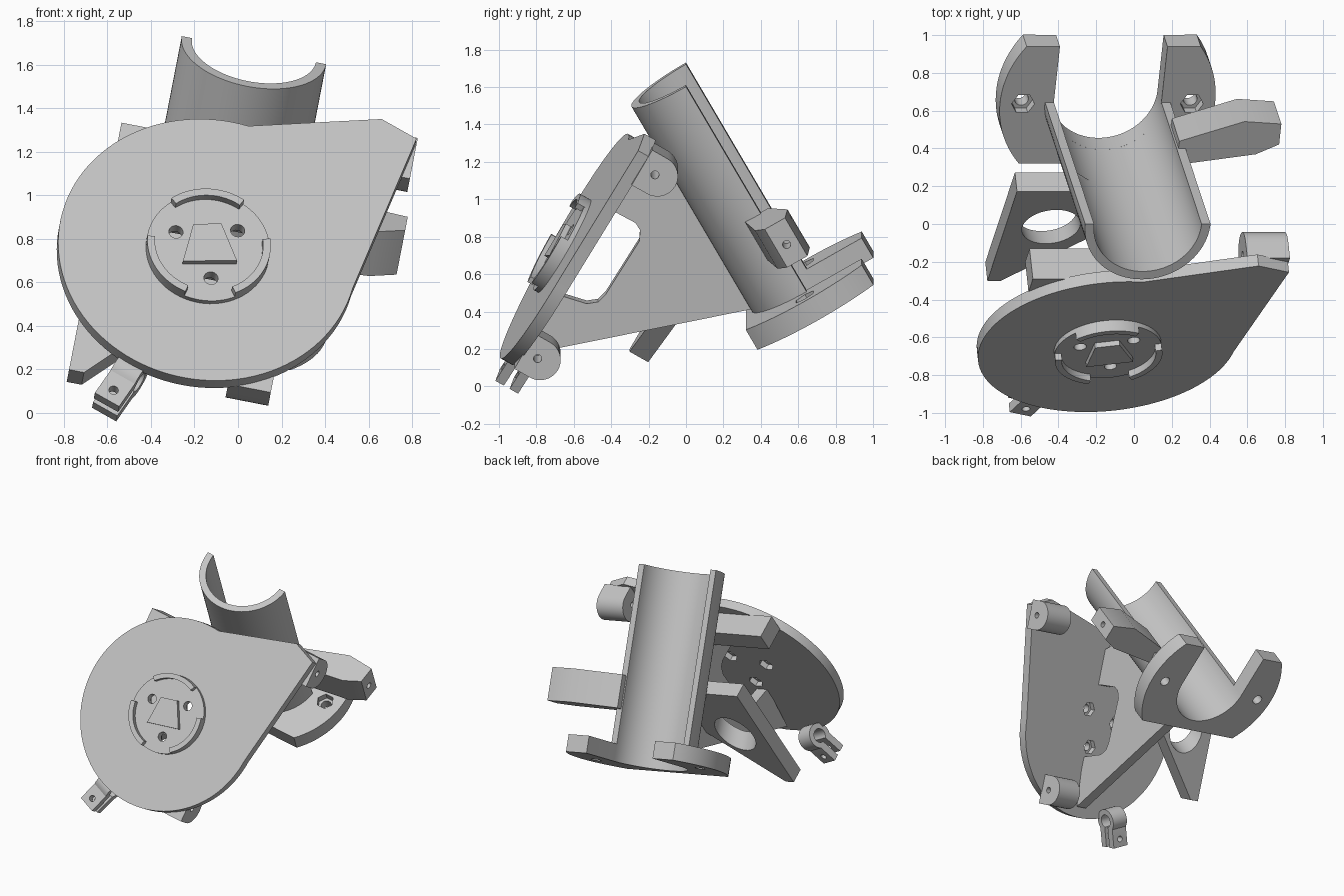
import bpy, bmesh
from math import radians, cos, sin
from mathutils import Matrix

if "Cube" in bpy.data.objects:
    bpy.data.objects.remove(bpy.data.objects["Cube"])

grey = bpy.data.materials.new("light_grey")
grey.diffuse_color = (0.55, 0.55, 0.55, 1)
grey.use_nodes = True
grey.node_tree.nodes["Principled BSDF"].inputs["Base Color"].default_value = grey.diffuse_color

# Working frames: the whole bracket leans 11 degrees sideways
LEAN = Matrix.Rotation(radians(11), 4, 'Y')
TILT = LEAN @ Matrix.Rotation(radians(60), 4, 'X')
PLATE = TILT @ Matrix.Translation((-0.28, 0.289, 0))
TUBE = LEAN @ Matrix.Rotation(radians(30), 4, 'X') @ Matrix.Translation((-0.246, 0.825, 0))
SIDE = Matrix(((0, 0, 1, 0), (1, 0, 0, 0), (0, 1, 0, 0), (0, 0, 0, 1)))
RADIAL = Matrix(((1, 0, 0, 0), (0, 0, -1, 0), (0, 1, 0, 0), (0, 0, 0, 1)))


def arc(r, a0, a1, n=24, cx=0, cy=0):
    return [(cx + r * cos(radians(a0 + (a1 - a0) * i / n)),
             cy + r * sin(radians(a0 + (a1 - a0) * i / n))) for i in range(n + 1)]


def circle(r, n=32, cx=0, cy=0):
    return arc(r, 0, 360, n, cx, cy)[:-1]


def prism(name, pts, z0, z1, frame):
    """Extrude a closed outline between two heights of a frame."""
    bm = bmesh.new()
    low = [bm.verts.new((x, y, z0)) for x, y in pts]
    high = [bm.verts.new((x, y, z1)) for x, y in pts]
    bm.faces.new(low)
    bm.faces.new(high)
    for i in range(len(pts)):
        j = (i + 1) % len(pts)
        bm.faces.new((low[i], low[j], high[j], high[i]))
    bmesh.ops.recalc_face_normals(bm, faces=bm.faces)
    bm.transform(frame)
    me = bpy.data.meshes.new(name)
    bm.to_mesh(me)
    bm.free()
    me.materials.append(grey)
    ob = bpy.data.objects.new(name, me)
    bpy.context.collection.objects.link(ob)
    return ob


def cut(ob, cutters):
    """Subtract cutters, keep the result and drop the helpers."""
    for c in cutters:
        c.hide_render = True
        m = ob.modifiers.new("cut", 'BOOLEAN')
        m.operation, m.solver, m.object = 'DIFFERENCE', 'EXACT', c
    dg = bpy.context.evaluated_depsgraph_get()
    me = bpy.data.meshes.new_from_object(ob.evaluated_get(dg))
    ob.modifiers.clear()
    ob.data = me
    for c in cutters:
        bpy.data.objects.remove(c)


# Teardrop mounting plate
plate = prism("mounting_plate", arc(0.69, 83.7, 355.5, 80) + [(0.845, 0.79), (0.67, 0.857)],
              0.848, 0.918, PLATE)
hub = prism("hub_disc", circle(0.285, 64), 0.91, 0.945, PLATE)

# Three screw holes with nut pockets at the back
spots = [(0.165 * cos(radians(a)), 0.165 * sin(radians(a))) for a in (164, 44, 284)]
cut(plate, [prism("cutter", circle(0.033, 20, x, y), 0.7, 1.1, PLATE) for x, y in spots]
    + [prism("cutter", circle(0.055, 6, x, y), 0.7, 0.89, PLATE) for x, y in spots])
cut(hub, [prism("cutter", circle(0.033, 20, x, y), 0.7, 1.1, PLATE) for x, y in spots])

# Hub lugs and centre wedge
for a in (101, 221, 341):
    prism("hub_lug", arc(0.285, a - 36, a + 36) + arc(0.25, a + 36, a - 36), 0.94, 0.985, PLATE)
prism("centre_wedge", [(-0.125, -0.09), (0.125, -0.09), (0.065, 0.105), (-0.065, 0.105)],
      0.94, 0.975, PLATE @ Matrix.Rotation(radians(13), 4, 'Z'))

# Rounded hinge bosses behind the plate
for x0, x1, s in ((0.34, 0.57, 1.01), (-0.07, 0.13, -0.244)):
    boss = prism("hinge_boss", [(s + 0.11, 0.855), (s - 0.11, 0.855)] + arc(0.11, 180, 360, 20, s, 0.76),
                 x0, x1, TILT @ SIDE)
    cut(boss, [prism("cutter", circle(0.022, 16, s, 0.775), x0 - 0.1, x1 + 0.1, TILT @ SIDE)])

# Split clamp on the plate edge
clamp = (arc(0.05, 20, 340, 28) + [(0.2, -0.018), (0.2, -0.07), (0.057, -0.07)]
         + arc(0.09, -51, -309, 28) + [(0.2, 0.07), (0.2, 0.018)])
CL = PLATE @ Matrix.Rotation(radians(249), 4, 'Z') @ Matrix.Translation((0.7, 0, 0.775))
ring = prism("split_clamp", clamp, -0.065, 0.065, CL @ RADIAL)
cut(ring, [prism("cutter", circle(0.022, 16, 0.14, 0), -0.2, 0.2, CL)])

# Web joining plate and tube, with an open window
prism("web", [(-0.87, 0.13), (0.35, 0.38), (-0.11, 1.17), (-0.31, 1.17), (-0.44, 0.94),
              (-0.38, 0.91), (-0.27, 0.85), (-0.245, 0.81), (-0.25, 0.75), (-0.43, 0.46),
              (-0.47, 0.42), (-0.53, 0.41), (-0.72, 0.47)], -0.295, -0.205, LEAN @ SIDE)

# Cross block behind the plate
prism("cross_block", [(-0.78, 0.76), (-0.24, 0.76), (-0.24, 0.9), (-0.78, 0.9)], 0.67, 0.855, TILT)

# Side bracket with a large round hole
bracket = prism("side_bracket", [(-0.8, -0.11), (-0.73, -0.11), (-0.24, 0.45), (-0.24, 0.62),
                                 (-0.47, 0.84), (-0.8, 0.84)], 0.17, 0.285, TILT)
HOLE = LEAN @ Matrix.Translation((-0.553, 0.02, 0.485)) @ Matrix.Rotation(radians(30), 4, 'X')
cut(bracket, [prism("cutter", circle(0.155, 48), -0.5, 0.5, HOLE)])

# Half tube
prism("half_tube", arc(0.338, 180, 360, 48) + arc(0.29, 360, 180, 48), 0.02, 1.429, TUBE)

# Forked foot flange with nut pockets
flange = prism("foot_flange", [(0.29, 0.34)] + arc(0.58, 36, -40.3, 20) + arc(0.58, 220.3, 144, 20)
               + [(-0.29, 0.34)] + arc(0.29, 180, 360, 32), 0.015, 0.14, TUBE)
cutters = []
for x in (-0.455, 0.455):
    cutters.append(prism("cutter", circle(0.037, 20, x, -0.01), -0.2, 0.4, TUBE))
    cutters.append(prism("cutter", circle(0.062, 6, x, -0.01), 0.09, 0.4, TUBE))
cut(flange, cutters)

# Hooked side arm on the tube
arm = prism("side_arm", [(0.3, -0.1), (0.72, -0.035), (0.84, 0.025), (0.84, 0.15),
                         (0.64, 0.165), (0.3, 0.045)], 0.39, 0.63, TUBE)
cut(arm, [prism("cutter", circle(0.022, 16, 0.085, 0.5), 0.7, 1.0, TUBE @ SIDE)])

# Smooth the round surfaces, keep edges crisp
bpy.ops.object.select_all(action='DESELECT')
for ob in bpy.context.collection.objects:
    ob.select_set(True)
    bpy.context.view_layer.objects.active = ob
bpy.ops.object.shade_smooth_by_angle(angle=radians(30))
